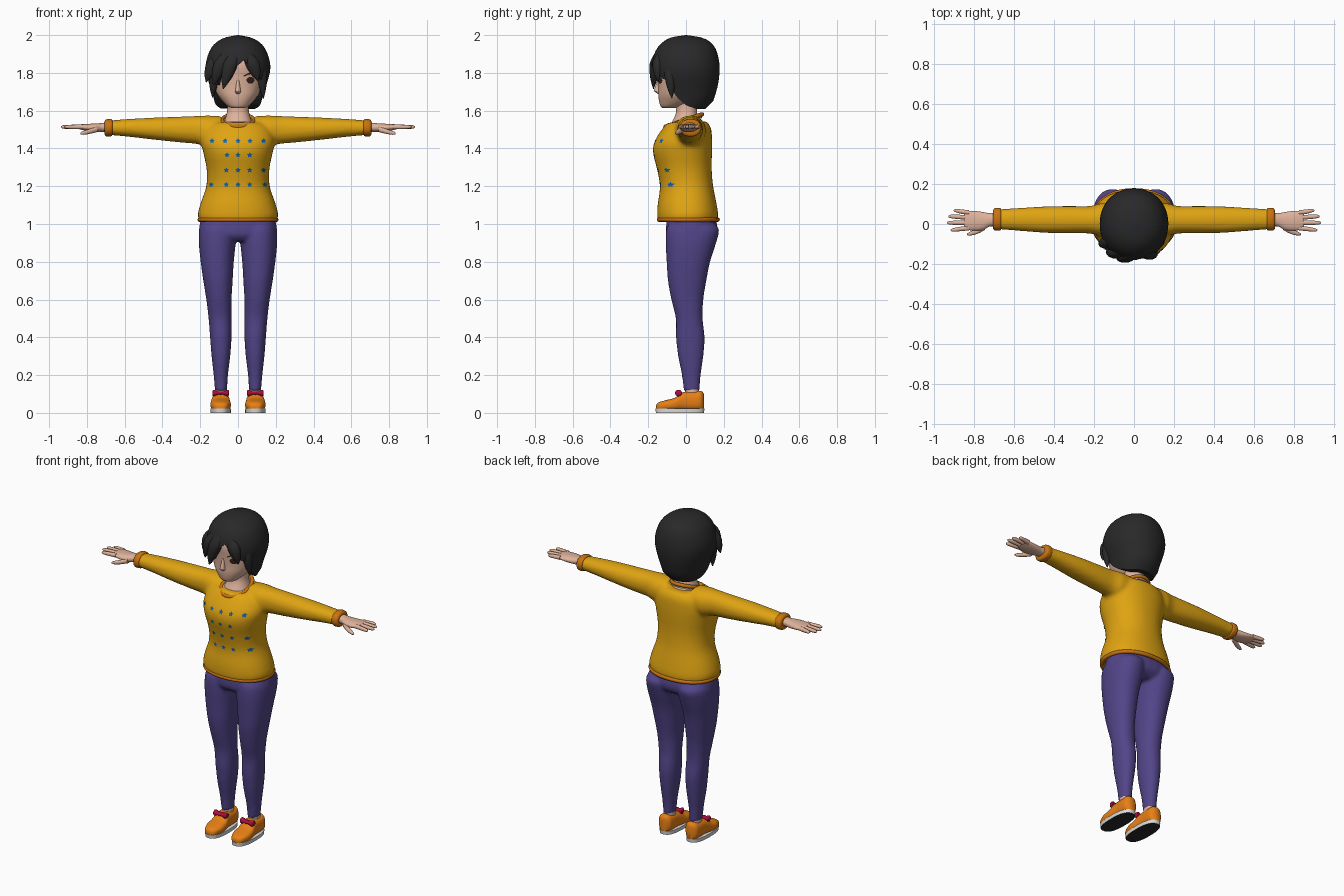
import bpy, bmesh, math
from mathutils import Vector
from mathutils.bvhtree import BVHTree

if "Cube" in bpy.data.objects:
    bpy.data.objects.remove(bpy.data.objects["Cube"])

COLOURS = {
    "sweater_yellow": (0.74, 0.37, 0.006), "trim_orange": (0.58, 0.17, 0.005),
    "trouser_purple": (0.085, 0.06, 0.25), "hair_black": (0.022, 0.022, 0.023),
    "skin": (0.74, 0.45, 0.33), "shoe_orange": (0.86, 0.23, 0.008),
    "sole_white": (0.70, 0.70, 0.70), "bow_red": (0.42, 0.004, 0.05),
    "star_blue": (0.005, 0.12, 0.40), "eye_brown": (0.035, 0.015, 0.012)}
MATS = {}
for key, rgb in COLOURS.items():
    MATS[key] = bpy.data.materials.new(key)
    MATS[key].diffuse_color = (*rgb, 1)


def spline(rows, steps=3):
    """Smoothly resample a list of equal-length tuples."""
    out = []
    for i in range(len(rows) - 1):
        p0, p1, p2, p3 = (rows[max(0, min(len(rows) - 1, i + k))] for k in (-1, 0, 1, 2))
        for s in range(steps):
            t = s / steps
            out.append(tuple(0.5 * (2*b + (c-a)*t + (2*a-5*b+4*c-d)*t*t + (3*b-a-3*c+d)*t**3)
                             for a, b, c, d in zip(p0, p1, p2, p3)))
    return out + [tuple(rows[-1])]


def power(v, p):
    return math.copysign(abs(v) ** (2 / p), v)


def loft(bm, axis, rings, p=2.2, n=24, steps=3, tilt=0.0):
    """Skin rings (position, lo1, hi1, lo2, hi2) along an axis and cap both ends."""
    loops = []
    for t, a0, a1, b0, b1 in (spline(rings, steps) if steps > 1 else rings):
        loop = []
        for i in range(n):
            w = 2 * math.pi * (i + 0.5) / n
            u = (a0 + a1) / 2 + (a1 - a0) / 2 * power(math.cos(w), p)
            v = (b0 + b1) / 2 + (b1 - b0) / 2 * power(math.sin(w), p)
            co = {"x": (t, u, v), "y": (u, t, v), "z": (u, v, t + tilt * v)}[axis]
            loop.append(bm.verts.new(co))
        loops.append(loop)
    for lo, hi in zip(loops, loops[1:]):
        for i in range(n):
            bm.faces.new((lo[i], lo[(i+1) % n], hi[(i+1) % n], hi[i]))
    bm.faces.new(loops[0])
    bm.faces.new(loops[-1])


def finish(bm, name, mats, mirror=False, voxel=0.0, angle=50):
    bmesh.ops.recalc_face_normals(bm, faces=bm.faces[:])
    me = bpy.data.meshes.new(name)
    bm.to_mesh(me)
    bm.free()
    ob = bpy.data.objects.new(name, me)
    bpy.context.collection.objects.link(ob)
    for m in mats.split():
        me.materials.append(MATS[m])
    bpy.ops.object.select_all(action="DESELECT")
    bpy.context.view_layer.objects.active = ob
    ob.select_set(True)
    bpy.ops.object.shade_smooth_by_angle(angle=math.radians(angle))
    if mirror:
        ob.modifiers.new("mirror", "MIRROR").use_mirror_merge = False
    if voxel:
        rm = ob.modifiers.new("blend", "REMESH")
        rm.mode, rm.voxel_size, rm.use_smooth_shade = "VOXEL", voxel, True
        sm = ob.modifiers.new("soften", "SMOOTH")
        sm.factor, sm.iterations = 0.5, 5
    return ob


def part(name, mats, axis, rings, mirror=False, **kw):
    bm = bmesh.new()
    loft(bm, axis, rings, **kw)
    return finish(bm, name, mats, mirror)


def band(name, mat, points, radius):
    """Closed rounded trim along a loop of points."""
    cu = bpy.data.curves.new(name, "CURVE")
    cu.dimensions, cu.bevel_depth, cu.bevel_resolution = "3D", radius, 2
    sp = cu.splines.new("POLY")
    sp.points.add(len(points) - 1)
    for q, co in zip(sp.points, points):
        q.co = (*co, 1)
    sp.use_cyclic_u = sp.use_smooth = True
    cu.materials.append(MATS[mat])
    bpy.context.collection.objects.link(bpy.data.objects.new(name, cu))


def plates(name, mat, target, outlines, lift=0.004):
    """Thin patches projected from the front onto a surface."""
    dg = bpy.context.evaluated_depsgraph_get()
    tree = BVHTree.FromObject(target, dg)
    bm = bmesh.new()

    def put(x, z):
        hit = tree.ray_cast(Vector((x, -1, z)), Vector((0, 1, 0)))[0]
        return bm.verts.new((x, (hit.y if hit else -0.12) - lift, z))
    for pts in outlines:
        cx, cz = (sum(q[k] for q in pts) / len(pts) for k in (0, 1))
        mid, edge = put(cx, cz), [put(*q) for q in pts]
        for i in range(len(edge)):
            bm.faces.new((mid, edge[i - 1], edge[i]))
    ob = finish(bm, name, mat)
    if ob.data.polygons[0].normal.y > 0:
        ob.data.flip_normals()


# Sweater: body and both sleeves blended into one surface
bm = bmesh.new()
loft(bm, "z", [(1.015, -.205, .205, -.145, .17), (1.05, -.213, .213, -.152, .17),
               (1.11, -.198, .198, -.15, .16), (1.20, -.168, .168, -.138, .143),
               (1.29, -.166, .166, -.152, .136), (1.38, -.184, .184, -.174, .138),
               (1.44, -.195, .195, -.168, .138), (1.50, -.18, .18, -.132, .133),
               (1.535, -.145, .145, -.102, .112), (1.54, -.10, .10, -.095, .09)], n=40, tilt=0.04)
for s in (1, -1):
    loft(bm, "x", [(s*.085, -.05, .10, 1.43, 1.572), (s*.16, -.06, .105, 1.41, 1.574),
                   (s*.22, -.048, .09, 1.424, 1.572), (s*.32, -.046, .09, 1.433, 1.568),
                   (s*.45, -.044, .088, 1.447, 1.563), (s*.58, -.034, .08, 1.462, 1.556),
                   (s*.69, -.026, .074, 1.472, 1.547)])
sweater = finish(bm, "sweater", "sweater_yellow", voxel=0.011)

# Sweater trims
ring = [2 * math.pi * i / 40 for i in range(40)]
band("hem_trim", "trim_orange", [(.203 * power(math.cos(a), 2.2), .0125 + .155 * power(math.sin(a), 2.2), 1.023)
                                 for a in ring], 0.012)
band("neck_trim", "trim_orange", [(.084 * math.cos(a), -.012 + .098 * math.sin(a),
                                   1.548 + .033 * math.sin(a)) for a in ring], 0.011)
part("cuff", "trim_orange", "x", [(.665, -.027, .075, 1.472, 1.55), (.672, -.033, .081, 1.464, 1.556),
                                  (.698, -.032, .08, 1.464, 1.554), (.706, -.022, .068, 1.474, 1.545)], True)

# Blue stars in four rows on the chest
stars = []
for z, xs in ((1.44, (-.138, -.068, 0, .064, .136)), (1.365, (-.058, 0, .062)),
              (1.285, (-.062, 0, .062, .135)), (1.208, (-.142, -.062, 0, .062, .142))):
    for x in xs:
        stars.append([(x + r * math.sin(k * math.pi / 5), z + r * math.cos(k * math.pi / 5))
                      for k in range(10) for r in ((.015, .008)[k % 2],)])
plates("chest_stars", "star_blue", sweater, stars)

# Trousers: hips and two legs blended together
bm = bmesh.new()
loft(bm, "z", [(.91, -.19, .19, -.08, .12), (.94, -.207, .207, -.105, .158),
               (.98, -.207, .207, -.107, .168), (1.035, -.195, .195, -.10, .155)])
for s in (1, -1):
    loft(bm, "z", [(z, *sorted((s * i, s * o)), f, b) for z, i, o, f, b in (
        (.115, .058, .122, -.012, .072), (.20, .053, .129, -.022, .078), (.30, .041, .14, -.042, .092),
        (.40, .034, .148, -.053, .099), (.50, .034, .156, -.054, .088), (.60, .034, .168, -.078, .092),
        (.70, .028, .184, -.096, .108), (.80, .022, .198, -.103, .128), (.90, .012, .208, -.108, .16),
        (.97, .012, .205, -.105, .176), (1.0, .02, .19, -.09, .15))])
finish(bm, "trousers", "trouser_purple", voxel=0.010)

# Neck with the skin inside the neckline
bm = bmesh.new()
loft(bm, "z", [(1.535, -.086, .086, -.11, .086), (1.555, -.078, .078, -.10, .082)], tilt=0.3)
loft(bm, "z", [(1.54, -.075, .075, -.075, .075), (1.575, -.063, .063, -.058, .062),
               (1.61, -.057, .057, -.052, .058), (1.68, -.058, .058, -.06, .06)])
finish(bm, "neck", "skin")

# Head and nose
head = part("head", "skin", "z", [(1.613, -.03, .03, -.122, -.06), (1.622, -.052, .052, -.134, -.03),
            (1.645, -.078, .078, -.142, .03), (1.68, -.106, .106, -.147, .07), (1.72, -.124, .124, -.147, .10),
            (1.78, -.135, .135, -.151, .13), (1.85, -.138, .138, -.155, .14), (1.92, -.11, .11, -.12, .12),
            (1.96, -.05, .05, -.06, .06)], n=32)
part("nose", "skin", "z", [(1.688, -.008, .008, -.148, -.13), (1.70, -.016, .016, -.165, -.13),
                           (1.71, -.014, .014, -.169, -.13), (1.765, -.006, .006, -.151, -.13)], n=12)

# Eyes and brows
eyes, brows = [], []
for s in (1, -1):
    eyes.append([(s * .066 + .021 * math.cos(a), 1.761 + .018 * math.sin(a)) for a in ring[::3]])
    brows.append([(s * .03, 1.787), (s * .065, 1.803), (s * .10, 1.797), (s * .065, 1.794), (s * .03, 1.78)])
plates("eyes", "eye_brown", head, eyes)
plates("brows", "hair_black", head, brows)

# Hair cap: (height, half width, front, back), with a lower edge that varies by angle
SHAPE = spline([(1.60, .095, .09, .09), (1.64, .122, .13, .138), (1.70, .137, .16, .16), (1.76, .158, .174, .173),
                (1.83, .172, .182, .178), (1.90, .157, .168, .167), (1.95, .128, .137, .142),
                (1.985, .075, .085, .09), (2.0, .004, .004, .004)], 6)
EDGE = [(-180, 1.61), (-120, 1.612), (-95, 1.63), (-76, 1.67), (-60, 1.765), (-45, 1.735), (-32, 1.80),
        (-20, 1.775), (0, 1.84), (10, 1.87), (25, 1.82), (42, 1.775), (56, 1.76), (72, 1.67),
        (92, 1.625), (120, 1.61), (180, 1.61)]


def lookup(table, x):
    for a, b in zip(table, table[1:]):
        if x <= b[0]:
            t = max(0, (x - a[0]) / (b[0] - a[0]))
            return [p + (q - p) * t for p, q in zip(a[1:], b[1:])]
    return table[-1][1:]


bm = bmesh.new()
N, ROWS, rows = 72, 16, []
for j in range(ROWS + 2):
    row = []
    for i in range(N):
        deg = -180 + 360 * i / N
        a, low = math.radians(deg), lookup(EDGE, deg)[0]
        z = 2 - (2 - low) * max(min(j / ROWS, 1), .02) ** 1.7
        w, front, back = lookup(SHAPE, z)
        k = 0.6 if j > ROWS else 1.0
        c = math.cos(a)
        row.append(bm.verts.new((w * k * power(math.sin(a), 2.1),
                                 -(front if c > 0 else back) * k * power(c, 2.1), z + (0.008 if j > ROWS else 0))))
    rows.append(row)
for r0, r1 in zip(rows, rows[1:]):
    for i in range(N):
        bm.faces.new((r0[i], r0[(i+1) % N], r1[(i+1) % N], r1[i]))
bm.faces.new(rows[0])
finish(bm, "hair", "hair_black")

# Loose locks: root x, y, z, then tip x, y, z and width
bm = bmesh.new()
for x0, y0, z0, x1, y1, z1, w in ((-.02, -.15, 1.91, -.078, -.172, 1.715, .04),
                                  (-.07, -.135, 1.90, -.13, -.14, 1.735, .04),
                                  (-.12, -.08, 1.89, -.168, -.10, 1.75, .035),
                                  (.06, -.14, 1.90, .105, -.148, 1.755, .04),
                                  (.12, -.08, 1.86, .135, -.075, 1.665, .028),
                                  (-.12, -.07, 1.84, -.135, -.07, 1.67, .028)):
    prof = ((0, .5, 0), (.3, 1, .012), (.7, .7, .008), (1, .06, 0))
    loft(bm, "z", [(z0 + (z1-z0)*t, x0 + (x1-x0)*t - w*k, x0 + (x1-x0)*t + w*k,
                    y0 + (y1-y0)*t - .024*k - g, y0 + (y1-y0)*t + .024*k) for t, k, g in prof], n=12)
finish(bm, "hair_locks", "hair_black")

# Hands: palm, four fingers and thumb
bm = bmesh.new()
loft(bm, "x", [(.68, -.015, .058, 1.488, 1.54), (.72, -.012, .054, 1.488, 1.535), (.755, -.03, .06, 1.487, 1.532),
               (.80, -.034, .066, 1.492, 1.53), (.84, -.028, .066, 1.502, 1.527), (.85, -.02, .06, 1.506, 1.523)])
for y0, y1, tip in ((-.02, -.03, .918), (.007, .006, .937), (.033, .038, .93), (.057, .067, .903)):
    loft(bm, "x", [(x, y - r, y + r, 1.514 - r, 1.514 + r) for x, y, r in (
        (.825, y0, .0125), ((.825 + tip) / 2, (y0 + y1) / 2, .0115), (tip - .012, y1, .009), (tip, y1, .003))], n=10)
loft(bm, "x", [(.745, -.03, .0, 1.486, 1.518), (.785, -.05, -.022, 1.477, 1.503),
               (.82, -.058, -.038, 1.472, 1.492), (.835, -.056, -.048, 1.476, 1.484)], n=12)
finish(bm, "hand", "skin", mirror=True)

# Ankles, shoes, soles and bows
part("ankle", "skin", "z", [(.08, .058, .122, -.008, .07), (.15, .06, .12, -.005, .068)], True)
part("shoe", "shoe_orange", "y", [(y, .092 - w, .092 + w, .012, top) for y, w, top in (
    (-.158, .016, .04), (-.145, .036, .056), (-.10, .053, .069), (-.06, .053, .08), (-.03, .048, .103),
    (.0, .044, .113), (.05, .044, .114), (.08, .039, .117), (.096, .018, .10))], True, p=2.7)
sole = part("sole", "sole_white hair_black", "z", [(.0, .038, .146, -.16, .096), (.022, .037, .147, -.162, .098)],
            True, p=2.5, n=32, steps=1)
for f in sole.data.polygons:
    f.material_index = int(f.normal.z < -0.5)
part("bow", "bow_red", "x", [(.092 + x, -.05 - d, -.022, .105 - h, .105 + h) for x, h, d in (
    (-.044, .012, .0), (-.036, .018, .008), (-.012, .008, .006), (0, .010, .01),
    (.012, .008, .006), (.036, .018, .008), (.044, .012, .0))], True, n=12)

for m in bpy.data.materials:
    if m.users and not m.is_grease_pencil:
        m.use_nodes = True
        m.node_tree.nodes["Principled BSDF"].inputs["Base Color"].default_value = m.diffuse_color
